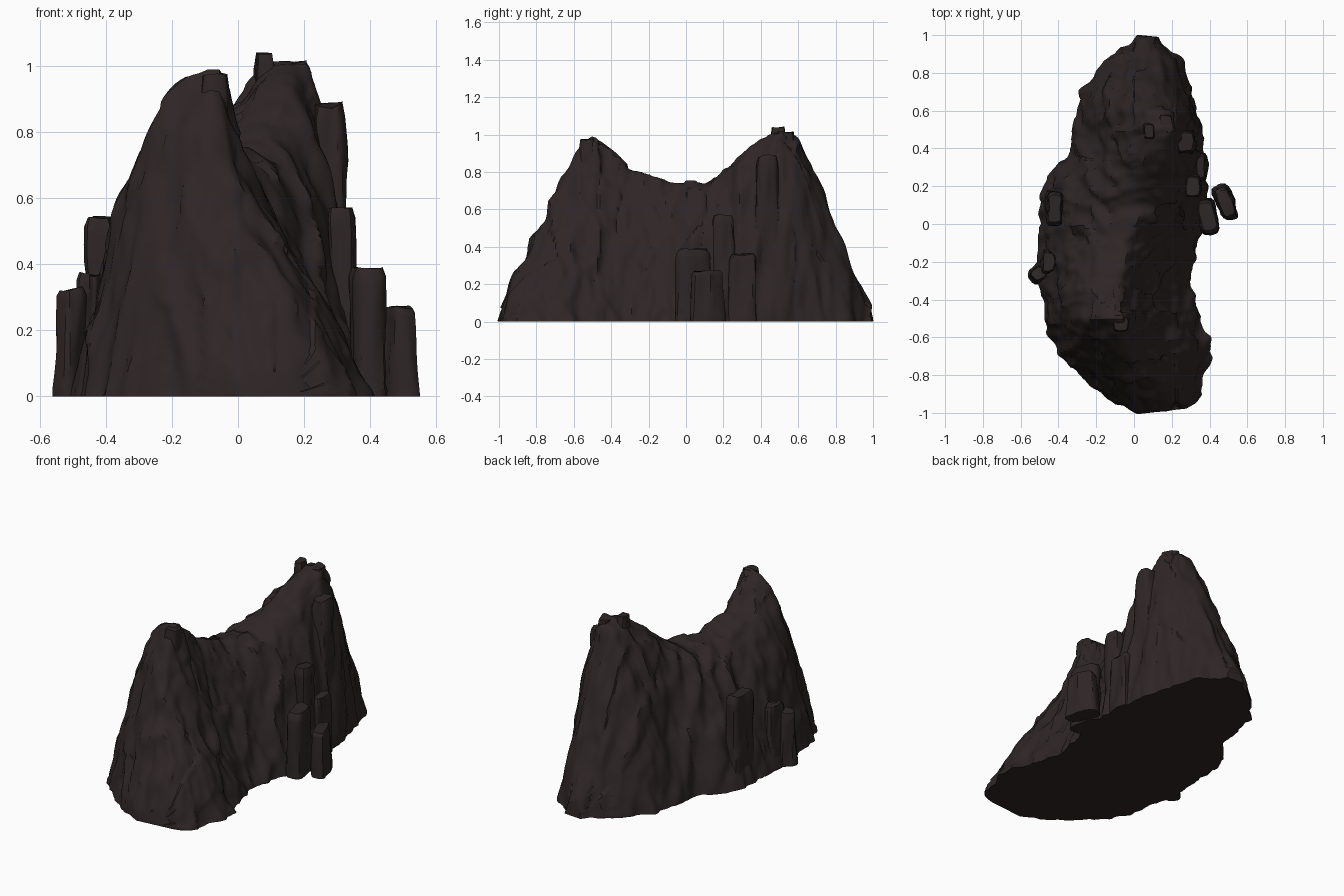
import bpy, bmesh, math
from mathutils import Vector, noise

cube = bpy.data.objects.get("Cube")
if cube:
    bpy.data.objects.remove(cube, do_unlink=True)

stone = bpy.data.materials.new("dark brown stone")
stone.use_nodes = True
colour = (0.028, 0.019, 0.019, 1)
stone.diffuse_color = colour
stone.node_tree.nodes["Principled BSDF"].inputs["Base Color"].default_value = colour

# Cross-sections along the ridge:
# y, left foot, right foot, crest x, crest height, left bulge, right bulge
SECTIONS = [
    (-.99, .02, .2, .1, .06, 2, 2),
    (-.95, -.1, .32, .1, .2, 2, 2),
    (-.86, -.23, .37, .06, .37, 2, 1.5),
    (-.7, -.38, .41, -.02, .66, 2, 1.2),
    (-.6, -.45, .4, -.05, .88, 2.1, .85),
    (-.5, -.48, .36, -.06, .99, 2.4, .8),
    (-.3, -.5, .29, -.08, .83, 2.6, 1.1),
    (-.1, -.5, .34, -.05, .74, 2.6, 1.5),
    (.1, -.5, .39, .02, .74, 2.2, 2.2),
    (.26, -.46, .38, .06, .85, 1.7, 3.2),
    (.36, -.35, .37, .08, .94, 1.5, 4),
    (.5, -.32, .35, .1, 1.02, 1.4, 4.5),
    (.6, -.3, .33, .11, .98, 1.6, 4),
    (.7, -.28, .31, .1, .74, 1.8, 3),
    (.86, -.15, .26, .09, .35, 2, 2.2),
    (.99, .02, .13, .07, .08, 2, 2),
]


def section_at(y):
    """Blend the two neighbouring cross-sections."""
    for a, b in zip(SECTIONS, SECTIONS[1:]):
        if y <= b[0]:
            t = (y - a[0]) / (b[0] - a[0])
            return [p + (q - p) * t for p, q in zip(a, b)]
    return SECTIONS[-1]


def flank(foot, crest, height, bulge, steps):
    """Points from the foot up to the crest; bulge above one is convex."""
    k = math.sqrt(bulge)
    for i in range(steps + 1):
        rest = 1 - i / steps
        yield crest + (foot - crest) * rest ** (1 / k), height * (1 - rest ** k)


def crag(p):
    """Upright grooves with blocky steps between them."""
    tall = Vector((p.x * 7, p.y * 7, p.z * 1.6))
    fine = Vector((p.x * 19, p.y * 19, p.z * 5))
    grooves = 0.5 - abs(noise.noise(tall)) * 2
    # broken slabs, each pushed out by its own amount
    slab = noise.cell(Vector((p.x * 9, p.y * 9 + noise.noise(tall), p.z * 2.5 + p.y * 3)))
    return grooves * 0.022 + noise.noise(fine) * 0.014 + slab * 0.008


def roughen(bm, amount):
    bm.normal_update()
    shifts = [(v, v.normal * crag(v.co) * amount) for v in bm.verts]
    for v, shift in shifts:
        if v.co.z < 0.001:
            shift.z = 0
        v.co += shift
        v.co.z = max(v.co.z, 0)


def finish(bm, name):
    bmesh.ops.recalc_face_normals(bm, faces=bm.faces)
    mesh = bpy.data.meshes.new(name)
    bm.to_mesh(mesh)
    bm.free()
    mesh.materials.append(stone)
    obj = bpy.data.objects.new(name, mesh)
    bpy.context.collection.objects.link(obj)
    bpy.ops.object.select_all(action='DESELECT')
    obj.select_set(True)
    bpy.context.view_layer.objects.active = obj
    bpy.ops.object.shade_smooth_by_angle(angle=math.radians(40))
    return obj


def build_ridge():
    bm = bmesh.new()
    rows, steps = 150, 44
    rings = []
    for r in range(rows + 1):
        y = -0.99 + 1.98 * r / rows
        _, left, right, crest, height, lb, rb = section_at(y)
        arch = list(flank(left, crest, height, lb, steps))
        arch += list(flank(right, crest, height, rb, steps))[-2::-1]
        rings.append([bm.verts.new((x, y, z)) for x, z in arch])
    for a, b in zip(rings, rings[1:]):
        for i in range(len(a) - 1):
            bm.faces.new((a[i], a[i + 1], b[i + 1], b[i]))
        # flat underside
        bm.faces.new((a[-1], a[0], b[0], b[-1]))
    bm.faces.new(rings[0])
    bm.faces.new(rings[-1])
    bmesh.ops.recalc_face_normals(bm, faces=bm.faces)
    # round the saddle and blend the sections a little
    for _ in range(2):
        bmesh.ops.smooth_vert(bm, verts=[v for v in bm.verts if v.co.z > 0.02],
                              factor=0.5, use_axis_x=True, use_axis_y=True, use_axis_z=True)
    roughen(bm, 1)
    finish(bm, "rock_ridge")


def build_column(name, x, y, rx, ry, height, turn=0):
    """A rough upright pillar with a broken top."""
    bm = bmesh.new()
    sides, levels = 28, 20
    rings = []
    for l in range(levels + 1):
        z = height * l / levels
        size = 1 - 0.18 * l / levels - (0.12 if l == levels else 0)
        ring = []
        for s in range(sides):
            a = math.tau * s / sides
            # squared-off outline
            square = 1 / max(abs(math.cos(a)), abs(math.sin(a))) ** 0.7
            px, py = rx * size * square * math.cos(a), ry * size * square * math.sin(a)
            c, d = math.cos(turn), math.sin(turn)
            ring.append(bm.verts.new((x + px * c - py * d, y + px * d + py * c, z)))
        rings.append(ring)
    for a, b in zip(rings, rings[1:]):
        for s in range(sides):
            n = (s + 1) % sides
            bm.faces.new((a[s], a[n], b[n], b[s]))
    bm.faces.new(rings[0])
    bm.faces.new(rings[-1])
    bmesh.ops.recalc_face_normals(bm, faces=bm.faces)
    roughen(bm, 0.7)
    finish(bm, name)


build_ridge()
# Pillars standing against the flanks
build_column("left_outer_pillar", .485, .11, .045, .1, .27, .4)
build_column("left_inner_pillar", .39, .04, .045, .1, .38, .2)
build_column("left_rear_pillar", .34, .3, .05, .08, .36)
build_column("left_shoulder", .27, .43, .06, .08, .89)
build_column("left_front_slab", .31, .2, .05, .07, .57)
build_column("right_outer_pillar", -.51, -.26, .045, .04, .32, .7)
build_column("right_inner_pillar", -.45, -.2, .04, .07, .37)
build_column("right_rear_pillar", -.42, .08, .05, .1, .54)
# Broken crest
build_column("rear_crest", .08, .49, .035, .05, 1.04)
build_column("rear_crest_side", .17, .53, .045, .06, 1.01)
build_column("front_crest", -.07, -.53, .05, .04, .97)
